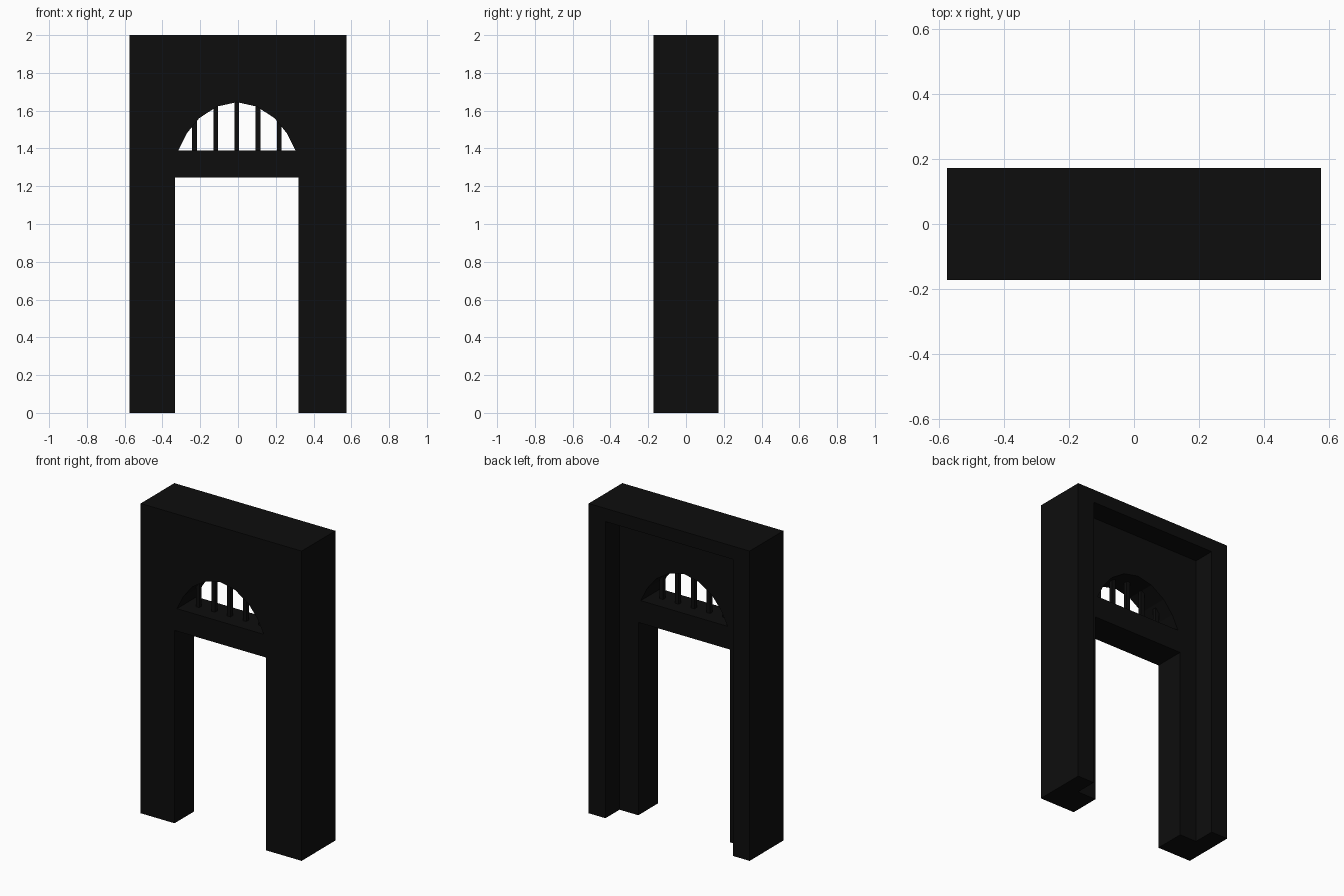
import bpy
from math import pi

cube = bpy.data.objects.get("Cube")
if cube:
    bpy.data.objects.remove(cube, do_unlink=True)

black = bpy.data.materials.new("matt_black")
black.use_nodes = True
colour = (0.004, 0.004, 0.004, 1)
black.diffuse_color = colour
black.node_tree.nodes["Principled BSDF"].inputs["Base Color"].default_value = colour

W, D, H = 0.575, 0.172, 2.0        # half width, half depth, height
STEP = 0.028                       # plane where the rear recess begins
CX = -0.006                        # centre of doorway and fanlight
DOOR_W, DOOR_H, SILL = 0.327, 1.245, 1.39


def extruded_profile(name, outlines, y0, y1):
    """Extrude closed x-z outlines (inner ones become holes) from y0 to y1."""
    curve = bpy.data.curves.new(name, 'CURVE')
    curve.dimensions = '2D'
    curve.fill_mode = 'BOTH'
    curve.extrude = (y1 - y0) / 2
    for outline in outlines:
        spline = curve.splines.new('POLY')
        spline.points.add(len(outline) - 1)
        for point, (x, z) in zip(spline.points, outline):
            point.co = (x, z, 0, 1)
        spline.use_cyclic_u = True
    temp = bpy.data.objects.new(name + "_curve", curve)
    bpy.context.collection.objects.link(temp)
    bpy.context.view_layer.update()
    mesh = bpy.data.meshes.new_from_object(
        temp.evaluated_get(bpy.context.evaluated_depsgraph_get()))
    bpy.data.objects.remove(temp, do_unlink=True)
    for poly in mesh.polygons:
        poly.use_smooth = False
    mesh.materials.clear()
    mesh.materials.append(black)
    obj = bpy.data.objects.new(name, mesh)
    obj.rotation_euler.x = pi / 2
    obj.location.y = (y0 + y1) / 2
    bpy.context.collection.objects.link(obj)
    return obj


def portal(half, top, cx=0.0):
    """Outline of an upright surround with an open-bottomed doorway."""
    return [(-W, 0), (-W, H), (W, H), (W, 0), (cx + half, 0),
            (cx + half, top), (cx - half, top), (cx - half, 0)]


# Front wall with doorway and arched fanlight opening
half_arch = [(0.31, SILL), (0.265, 1.48), (0.2, 1.56), (0.105, 1.622)]
arch = half_arch + [(0, 1.645)] + [(-x, z) for x, z in reversed(half_arch)]
arch = [(x + CX, z) for x, z in arch]
extruded_profile("front_wall", [portal(DOOR_W, DOOR_H, CX), arch], -D, STEP)

# Rear surround framing the recess
extruded_profile("rear_surround", [portal(0.455, 1.915)], STEP, D)

# Upright bars across the fanlight, ending inside the wall
for i in range(-2, 3):
    top = 1.66 - 0.028 * i * i
    bpy.ops.mesh.primitive_cube_add(
        size=1, location=(CX + 0.112 * i, -0.072, (SILL - 0.02 + top) / 2))
    bar = bpy.context.object
    bar.name = f"fanlight_bar_{i + 3}"
    bar.scale = (0.025, 0.025, top - SILL + 0.02)
    bar.data.materials.append(black)
